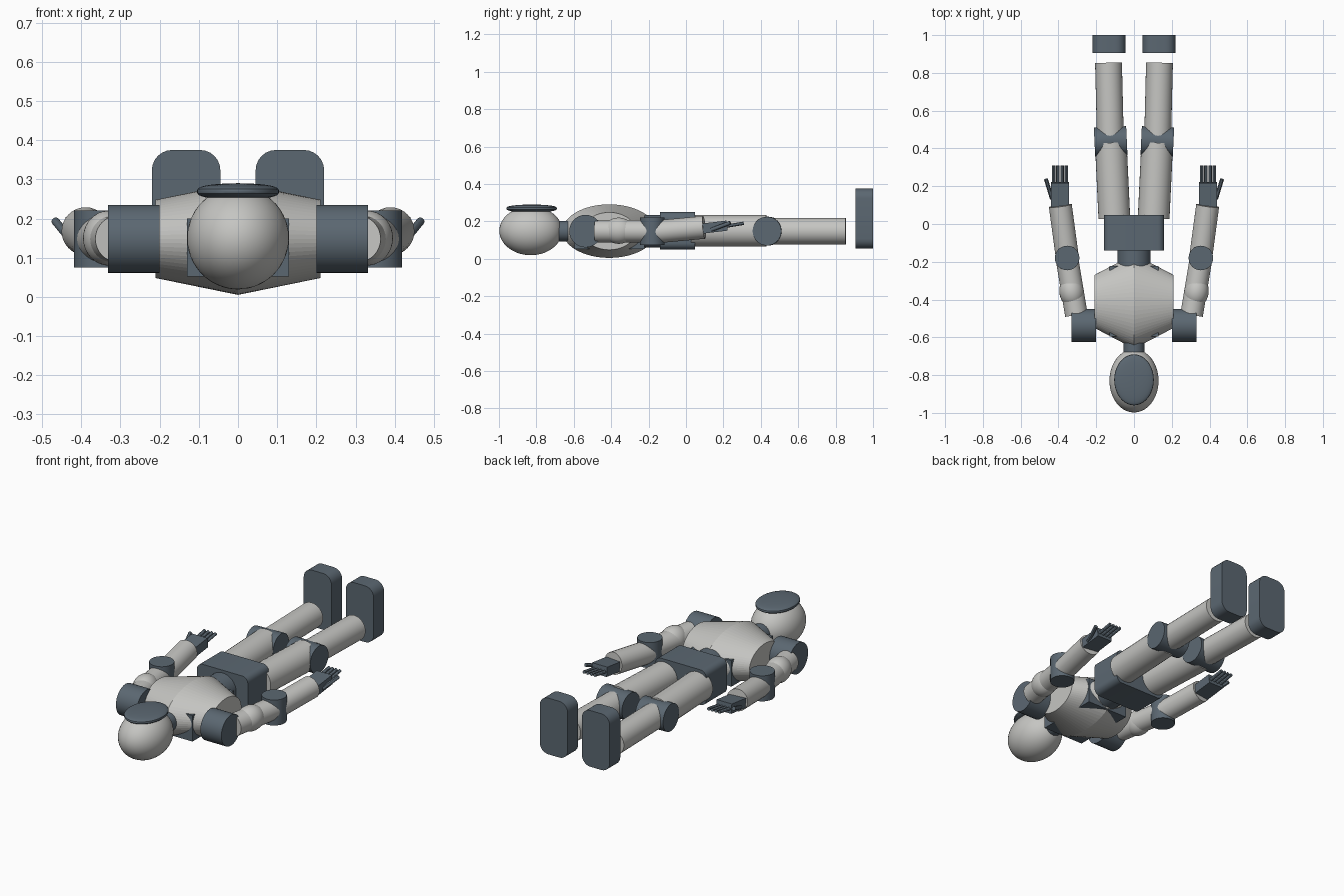
import bpy, bmesh, math
from mathutils import Vector, Matrix

if "Cube" in bpy.data.objects:
    bpy.data.objects.remove(bpy.data.objects["Cube"])


def material(name, rgb):
    m = bpy.data.materials.new(name)
    m.diffuse_color = (*rgb, 1)
    m.use_nodes = True
    m.node_tree.nodes["Principled BSDF"].inputs["Base Color"].default_value = m.diffuse_color
    return m


LIGHT = material("pale shell grey", (0.56, 0.56, 0.54))
DARK = material("dark slate blue", (0.105, 0.137, 0.167))
Z = 0.148  # height of the body's middle line


def make(name, bm, mat, smooth=False):
    bmesh.ops.recalc_face_normals(bm, faces=bm.faces)
    me = bpy.data.meshes.new(name)
    bm.to_mesh(me)
    bm.free()
    me.materials.append(mat)
    ob = bpy.data.objects.new(name, me)
    bpy.context.collection.objects.link(ob)
    if smooth:
        bpy.ops.object.select_all(action='DESELECT')
        ob.select_set(True)
        bpy.context.view_layer.objects.active = ob
        bpy.ops.object.shade_smooth_by_angle(angle=math.radians(30))
    return ob


def align(a, b):
    """Matrix placing local z along a->b, centred between them."""
    a, b = Vector(a), Vector(b)
    return Matrix.Translation((a + b) / 2) @ (b - a).to_track_quat('Z', 'Y').to_matrix().to_4x4()


def rod(name, a, b, r, mat, segs=32):
    bm = bmesh.new()
    bmesh.ops.create_cone(bm, cap_ends=True, segments=segs, radius1=r, radius2=r,
                          depth=(Vector(b) - Vector(a)).length, matrix=align(a, b))
    return make(name, bm, mat, True)


def box(name, lo, hi, mat, round_y=0, tilt=None):
    """Box from corner to corner, optionally rounding the edges that run along y."""
    lo, hi = Vector(lo), Vector(hi)
    bm = bmesh.new()
    bmesh.ops.create_cube(bm, size=1, matrix=Matrix.Diagonal((*(hi - lo), 1)))
    if round_y:
        edges = [e for e in bm.edges if abs(e.verts[0].co.y - e.verts[1].co.y) > 1e-4]
        bmesh.ops.bevel(bm, geom=edges, offset=round_y, segments=6, profile=0.5, affect='EDGES')
    m = Matrix.Translation((lo + hi) / 2)
    if tilt:
        m = m @ tilt
    bm.transform(m)
    return make(name, bm, mat, bool(round_y))


def ball(name, centre, radii, mat, turn=0, power=1.0):
    """Ellipsoid; a power below one gives it fuller, flatter faces."""
    bm = bmesh.new()
    if power == 1.0:
        bmesh.ops.create_icosphere(bm, subdivisions=4, radius=1)
    else:
        bmesh.ops.create_uvsphere(bm, u_segments=40, v_segments=20, radius=1)
        for v in bm.verts:
            v.co.z = math.copysign(abs(v.co.z) ** power, v.co.z)
    bm.transform(Matrix.Translation(centre) @ Matrix.Rotation(turn, 4, 'Z')
                 @ Matrix.Diagonal((*radii, 1)))
    return make(name, bm, mat, True)


# Head, face plate, neck
ball("head", (0, -0.83, 0.15), (0.13, 0.168, 0.131), LIGHT)
ball("face_plate", (0, -0.825, 0.269), (0.105, 0.135, 0.021), DARK, power=0.7)
rod("neck", (0, -0.72, Z), (0, -0.58, Z), 0.055, DARK)

# Torso: two oval frustums joined at their wide ends
bm = bmesh.new()
rings = []
for x, ry, rz in ((-0.21, 0.14, 0.1), (0, 0.25, 0.143), (0.21, 0.14, 0.1)):
    rings.append([bm.verts.new((x, -0.41 + ry * math.cos(t * math.tau / 64),
                                Z + rz * math.sin(t * math.tau / 64))) for t in range(64)])
for p, q in zip(rings, rings[1:]):
    for i in range(64):
        j = (i + 1) % 64
        bm.faces.new((p[i], p[j], q[j], q[i]))
bm.faces.new(rings[0])
bm.faces.new(rings[-1])
make("torso", bm, LIGHT)

# Inner frame whose corners poke through the torso
box("torso_frame", (-0.13, -0.595, 0.052), (0.13, -0.223, 0.2), DARK)
rod("waist", (0, -0.35, Z), (0, -0.1, Z), 0.087, DARK)
box("pelvis", (-0.16, -0.14, 0.05), (0.16, 0.048, 0.25), DARK, 0.035)

for s, side in ((-1, "left"), (1, "right")):
    def P(x, y, z=Z):
        return (s * x, y, z)

    def span(x0, x1):
        return sorted((s * x0, s * x1))

    # Leg
    rod(side + "_thigh", P(0.104, 0.03, 0.15), P(0.123, 0.43, 0.15), 0.084, LIGHT)
    rod(side + "_knee", P(0.038, 0.441, 0.148), P(0.209, 0.433, 0.148), 0.077, DARK)
    rod(side + "_shin", P(0.125, 0.45), P(0.135, 0.854), 0.071, LIGHT)
    a, b = span(0.045, 0.22)
    box(side + "_foot", (a, 0.905, 0.055), (b, 1.0, 0.375), DARK, 0.052)

    # Arm
    rod(side + "_shoulder", P(0.2, -0.537), P(0.332, -0.537), 0.087, DARK)
    rod(side + "_upper_arm", P(0.305, -0.482), P(0.352, -0.2), 0.06, LIGHT)
    ball(side + "_bicep", P(0.33, -0.36, 0.15), (0.065, 0.083, 0.07), LIGHT, -s * 0.16)
    rod(side + "_elbow", P(0.354, -0.18, 0.075), P(0.354, -0.18, 0.22), 0.065, DARK)
    rod(side + "_forearm", P(0.354, -0.17, 0.143), P(0.39, 0.097, 0.168), 0.061, LIGHT)

    # Hand
    tilt = Matrix.Rotation(0.12, 4, 'X')
    a, b = span(0.344, 0.44)
    box(side + "_palm", (a, 0.08, 0.142), (b, 0.22, 0.196), DARK, tilt=tilt)
    for i in range(4):
        x = 0.358 + i * 0.0225
        rod(f"{side}_finger_{i + 1}", P(x, 0.2, 0.172), P(x, 0.309, 0.19), 0.009, DARK, 12)
    rod(side + "_thumb", P(0.435, 0.135, 0.155), P(0.466, 0.237, 0.193), 0.0105, DARK, 12)
